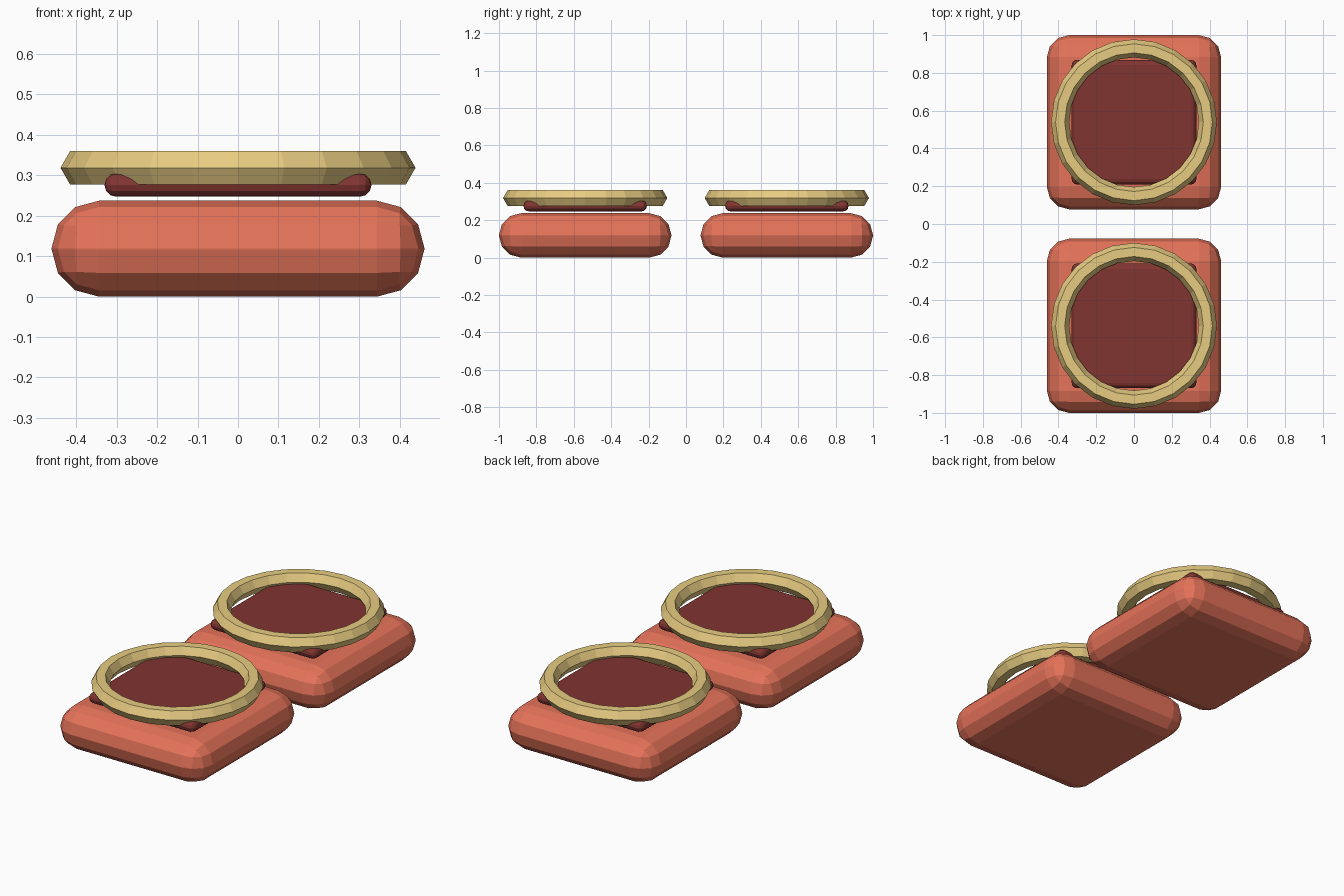
import bpy, bmesh
from math import cos, sin, pi

if "Cube" in bpy.data.objects:
    bpy.data.objects.remove(bpy.data.objects["Cube"])


def material(name, color):
    m = bpy.data.materials.new(name)
    m.diffuse_color = (*color, 1)
    m.use_nodes = True
    m.node_tree.nodes["Principled BSDF"].inputs["Base Color"].default_value = m.diffuse_color
    return m


coral = material("coral", (0.78, 0.17, 0.10))
maroon = material("maroon", (0.22, 0.035, 0.03))
gold = material("gold", (0.80, 0.60, 0.22))


def finish(name, bm, mat):
    bmesh.ops.recalc_face_normals(bm, faces=bm.faces)
    mesh = bpy.data.meshes.new(name)
    bm.to_mesh(mesh)
    bm.free()
    mesh.materials.append(mat)
    obj = bpy.data.objects.new(name, mesh)
    bpy.context.collection.objects.link(obj)
    return obj


def rounded_block(name, y, z0, z1, half, radius, mat):
    bm = bmesh.new()
    bmesh.ops.create_cube(bm, size=1)
    bmesh.ops.scale(bm, vec=(2 * half, 2 * half, z1 - z0), verts=bm.verts)
    bmesh.ops.bevel(bm, geom=bm.edges[:], offset=radius, segments=3,
                    profile=0.5, affect='EDGES')
    obj = finish(name, bm, mat)
    obj.location = (0, y, (z0 + z1) / 2)


def ring(name, y, z, major, minor, mat, sides=24, section=6):
    bm = bmesh.new()
    loops = []
    for i in range(sides):
        a = 2 * pi * i / sides
        loop = []
        for j in range(section):
            b = 2 * pi * j / section
            r = major + minor * cos(b)
            loop.append(bm.verts.new((r * cos(a), r * sin(a), minor * sin(b))))
        loops.append(loop)
    for i in range(sides):
        p, q = loops[i], loops[(i + 1) % sides]
        for j in range(section):
            k = (j + 1) % section
            bm.faces.new((p[j], q[j], q[k], p[k]))
    obj = finish(name, bm, mat)
    obj.location = (0, y, z)


# Two identical cushioned units, front and back
for label, y in (("front", -0.539), ("back", 0.539)):
    rounded_block(label + "_base", y, 0, 0.237, 0.461, 0.117, coral)
    rounded_block(label + "_pad", y, 0.247, 0.305, 0.33, 0.0285, maroon)
    ring(label + "_rim", y, 0.3185, 0.391, 0.048, gold)
